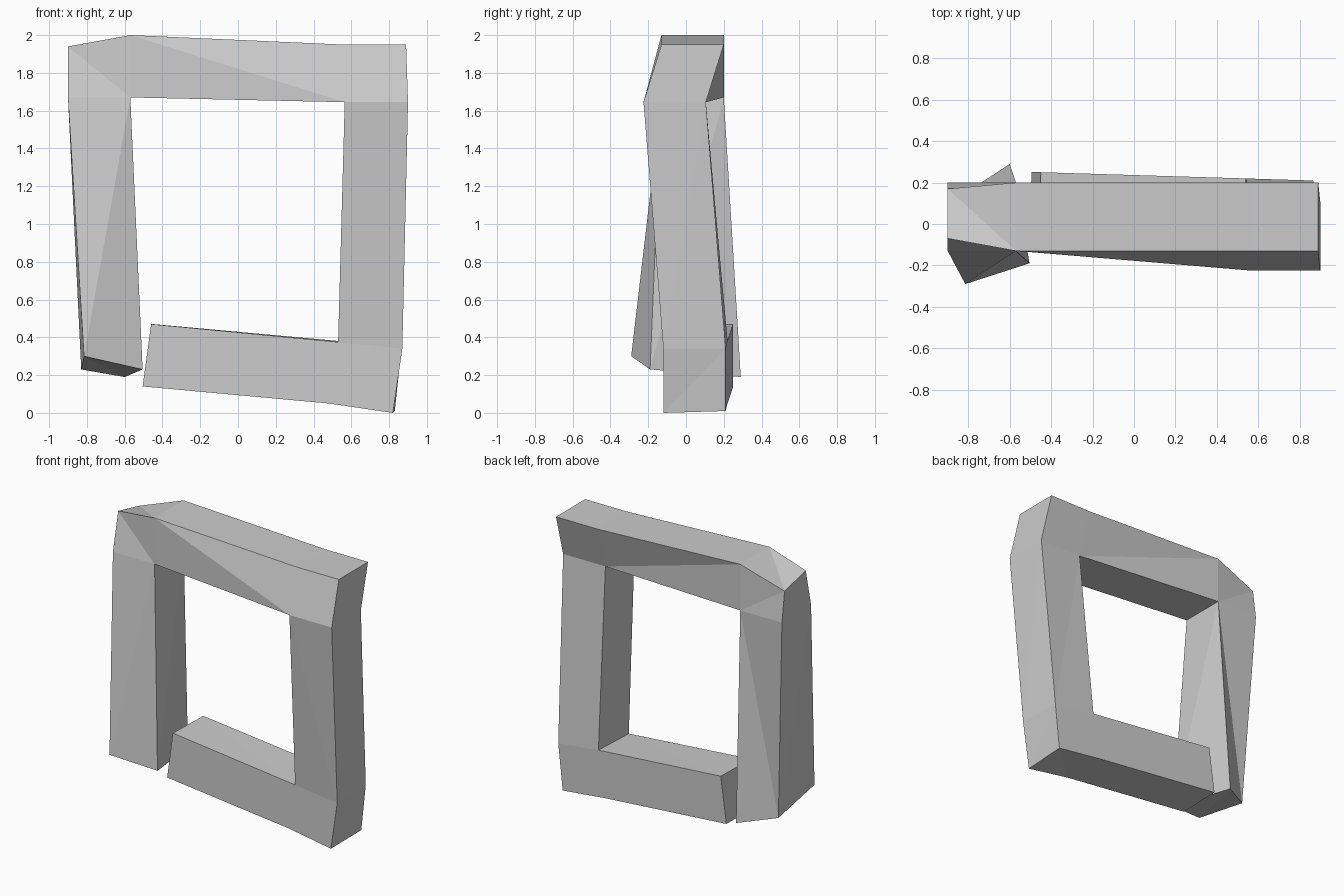
import bpy
import bmesh

# Matching front / back points around the bent square bar: (front xyz), (back xyz)
pairs = [
    ((-0.815, -0.29, 0.30), (-0.83, 0.14, 0.23)),    # 0 left foot, outer
    ((-0.505, -0.19, 0.23), (-0.60, 0.29, 0.19)),    # 1 left foot, inner
    ((-0.90, -0.13, 1.67), (-0.90, 0.20, 1.67)),     # 2 left shoulder
    ((-0.57, -0.13, 1.67), (-0.57, 0.20, 1.67)),     # 3 inner top left
    ((-0.90, -0.07, 1.94), (-0.90, 0.17, 1.885)),    # 4 dented outer corner
    ((-0.57, -0.13, 2.00), (-0.57, 0.20, 2.00)),     # 5 top left
    ((0.555, -0.13, 1.95), (0.555, 0.20, 1.95)),     # 6 top right
    ((0.89, -0.13, 1.95), (0.89, 0.20, 1.95)),       # 7 outer top right
    ((0.565, -0.225, 1.645), (0.565, 0.105, 1.645)), # 8 inner top right
    ((0.90, -0.225, 1.645), (0.90, 0.105, 1.645)),   # 9 right shoulder
    ((0.53, -0.11, 0.375), (0.54, 0.22, 0.38)),      # 10 inner bottom right
    ((0.87, -0.12, 0.34), (0.865, 0.21, 0.34)),      # 11 right side, low
    ((0.82, -0.12, 0.00), (0.83, 0.21, 0.01)),       # 12 outer bottom right
    ((0.48, -0.11, 0.05), (0.49, 0.22, 0.05)),       # 13 underside right
    ((-0.46, -0.08, 0.47), (-0.45, 0.25, 0.47)),     # 14 free end, upper
    ((-0.505, -0.08, 0.14), (-0.495, 0.25, 0.14)),   # 15 free end, lower
]

# Segments of the bar, seen from the front
panels = [
    (0, 1, 3, 2), (4, 2, 3, 5), (5, 3, 8, 6), (6, 8, 9, 7),
    (8, 10, 11, 9), (10, 13, 12, 11), (10, 14, 15, 13),
]

bm = bmesh.new()
front = [bm.verts.new(f) for f, b in pairs]
back = [bm.verts.new(b) for f, b in pairs]


def split_quad(a, b, c, d):
    bm.faces.new((a, b, c))
    bm.faces.new((a, c, d))


# Front and back skins
edges = []
for p in panels:
    split_quad(*[front[i] for i in p])
    split_quad(*[back[i] for i in p])
    edges += list(zip(p, p[1:] + p[:1]))

# Side walls along every edge not shared by two segments
for a, b in edges:
    if (b, a) not in edges:
        split_quad(front[a], front[b], back[b], back[a])

bmesh.ops.recalc_face_normals(bm, faces=bm.faces)
mesh = bpy.data.meshes.new("bent_square_frame")
bm.to_mesh(mesh)
bm.free()
frame = bpy.data.objects.new("bent_square_frame", mesh)
bpy.context.collection.objects.link(frame)
